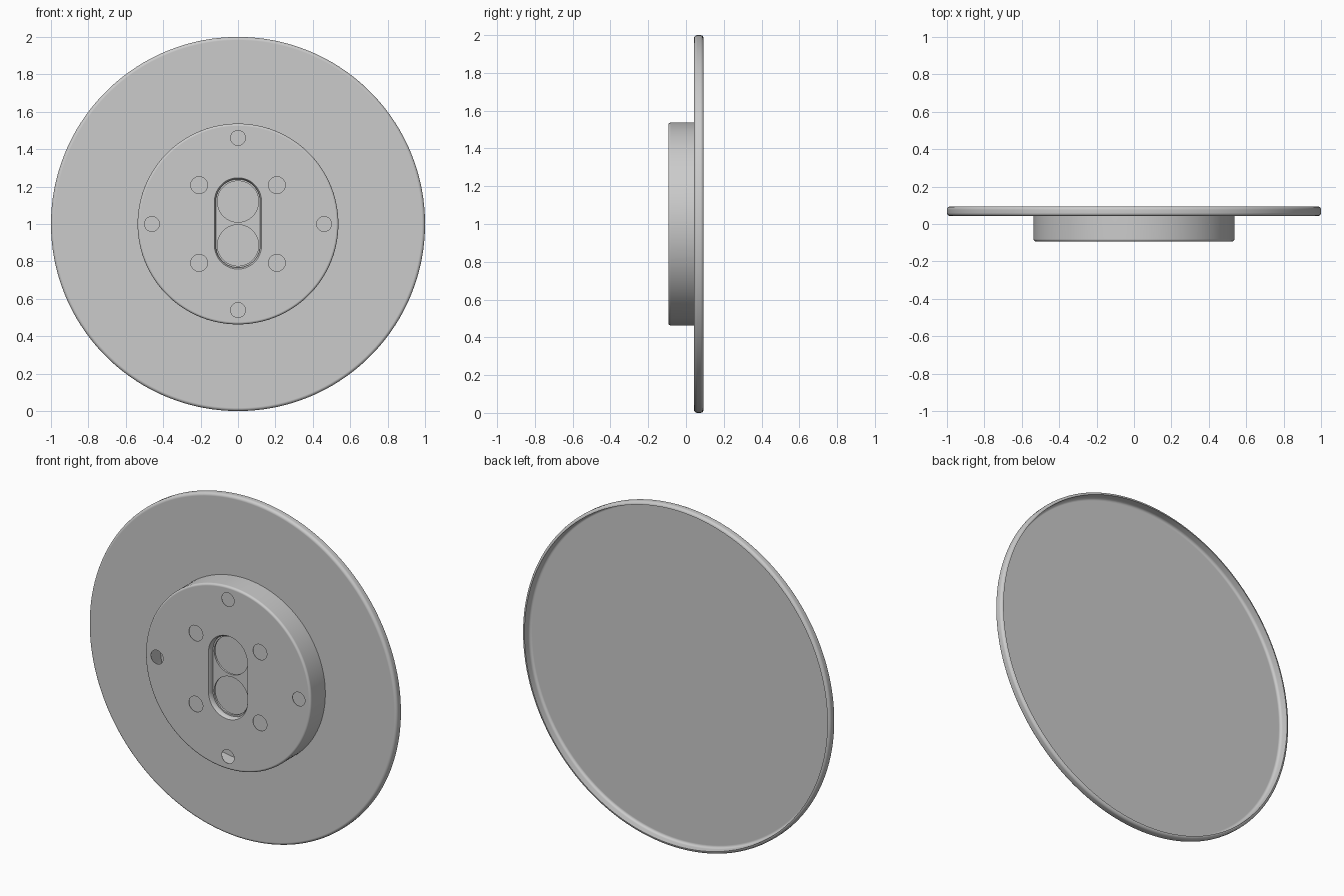
import bpy, bmesh, math

if "Cube" in bpy.data.objects:
    bpy.data.objects.remove(bpy.data.objects["Cube"])

grey = bpy.data.materials.new("plain_grey")
grey.diffuse_color = (0.6, 0.6, 0.6, 1)
grey.use_nodes = True
grey.node_tree.nodes["Principled BSDF"].inputs["Base Color"].default_value = grey.diffuse_color


def loft(name, sections, x=0, z=1, h=0, n=48):
    """Solid along y from (radius, y) sections; h stretches circles into upright slots."""
    bm = bmesh.new()
    rings = []
    for r, y in sections:
        ring = []
        for i in range(n):
            a = 2 * math.pi * (i + 0.5) / n
            s = math.sin(a)
            ring.append(bm.verts.new((x + r * math.cos(a), y, z + r * s + math.copysign(h, s))))
        rings.append(ring)
    for a, b in zip(rings, rings[1:]):
        for i in range(n):
            j = (i + 1) % n
            bm.faces.new((a[i], a[j], b[j], b[i]))
    bm.faces.new(rings[0])
    bm.faces.new(rings[-1])
    bmesh.ops.recalc_face_normals(bm, faces=bm.faces)
    me = bpy.data.meshes.new(name)
    bm.to_mesh(me)
    bm.free()
    me.materials.append(grey)
    ob = bpy.data.objects.new(name, me)
    bpy.context.collection.objects.link(ob)
    return ob


def rounded(r, y0, y1, b0, b1, steps=5):
    """Disc profile with rounded front (b0) and back (b1) rims."""
    q = [math.pi / 2 * i / steps for i in range(steps + 1)]
    front = [(r - b0 + b0 * math.sin(t), y0 + b0 - b0 * math.cos(t)) for t in q] if b0 else [(r, y0)]
    back = [(r - b1 + b1 * math.cos(t), y1 - b1 + b1 * math.sin(t)) for t in q] if b1 else [(r, y1)]
    return front + back


def select(ob):
    bpy.ops.object.select_all(action='DESELECT')
    ob.select_set(True)
    bpy.context.view_layer.objects.active = ob


def cut(ob, cutter):
    cutter.hide_render = True
    m = ob.modifiers.new("cut", 'BOOLEAN')
    m.operation = 'DIFFERENCE'
    m.solver = 'EXACT'
    m.object = cutter
    select(ob)
    bpy.ops.object.modifier_apply(modifier=m.name)
    bpy.data.objects.remove(cutter)


F, P, B = -0.0935, 0.0425, 0.0935   # hub front, plate front, plate back

# Large dished plate: rounded rim, hollow back with a filleted floor
inner = [(0.982, P + 0.018), (0.979, P + 0.010), (0.974, P + 0.005), (0.966, P + 0.003)]
plate = loft("back_plate", rounded(1.0, P, B, 0.017, 0.017) + inner, n=160)

# Hollow raised hub; the cavity leaves a pocket around the slot
hub = loft("hub", rounded(0.537, F, P + 0.001, 0.013, 0), n=128)
cavity = loft("cavity_cutter", rounded(0.534, F + 0.003, P + 0.05, 0.011, 0), n=128)
cut(cavity, loft("pocket_keeper", [(0.139, F - 0.02), (0.121, F + 0.012), (0.121, F + 0.042)],
                 z=1.003, h=0.118, n=64))
cut(hub, cavity)

# Central slot with softened lip, then two round openings in its floor
cut(hub, loft("slot_cutter", [(0.136, F - 0.01), (0.126, F), (0.118, F + 0.012),
                              (0.118, F + 0.03)], z=1.003, h=0.118, n=64))
for z in (1.12, 0.886):
    cut(hub, loft("socket_cutter", [(0.11, F - 0.02), (0.11, F + 0.06)], z=z))

# Outer ring of screw holes and inner diagonal ring, open to the cavity
for i in range(4):
    for radius, r, turn in ((0.46, 0.04, 0), (0.294, 0.045, math.pi / 4)):
        a = i * math.pi / 2 + turn
        cut(hub, loft("screw_cutter", [(r, F - 0.02), (r, F + 0.03)],
                      x=radius * math.cos(a), z=1 + radius * math.sin(a), n=32))

# Smooth rims, truly flat discs
for ob in (plate, hub):
    select(ob)
    bpy.ops.object.shade_smooth_by_angle(angle=math.radians(35))
    m = ob.modifiers.new("flat_faces", 'WEIGHTED_NORMAL')
    m.keep_sharp = True
